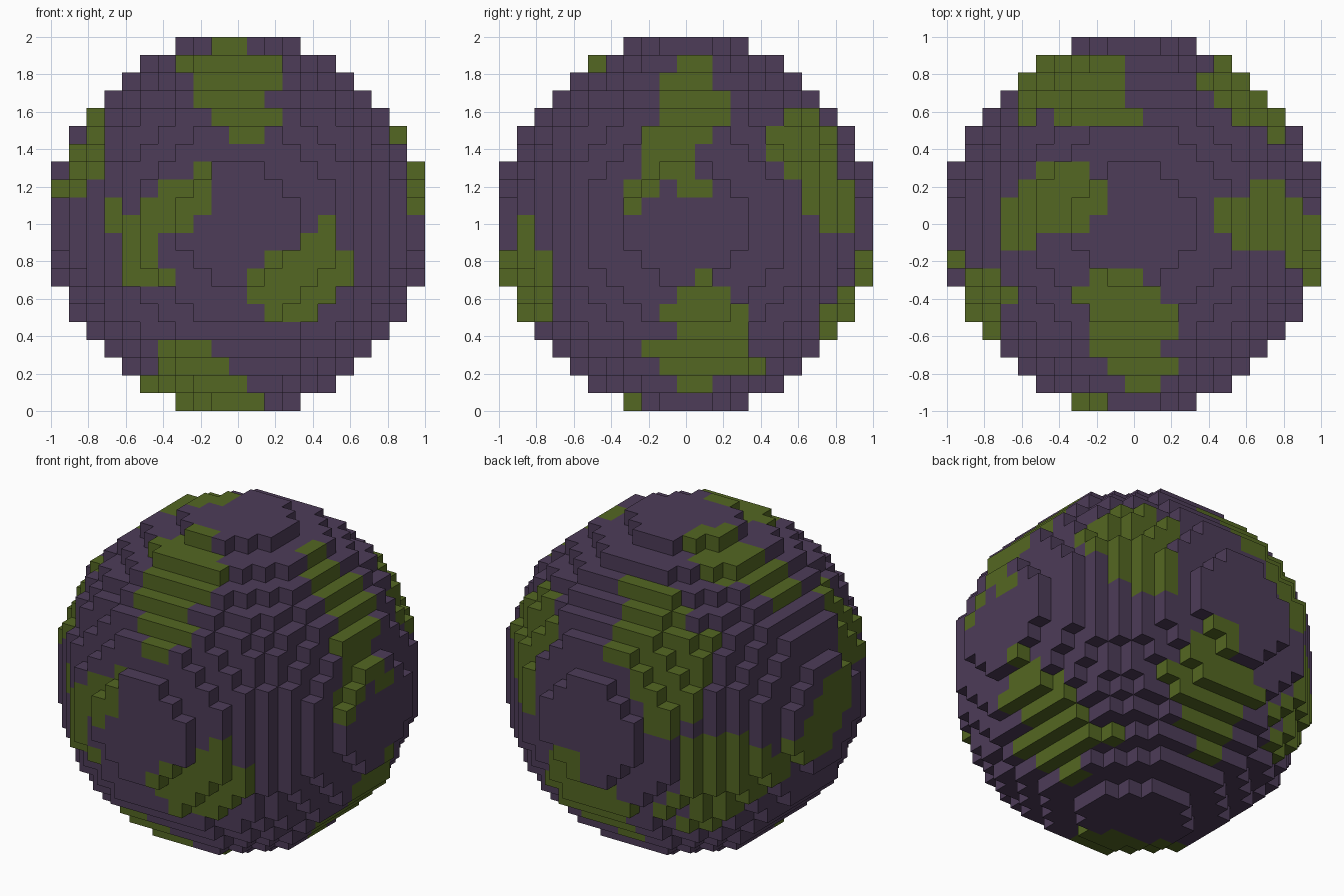
import bpy
import bmesh
from mathutils import Vector

cube = bpy.data.objects.get("Cube")
if cube:
    bpy.data.objects.remove(cube, do_unlink=True)

COUNT = 21                      # blocks across the ball
HALF = COUNT // 2
SIZE = 2 / COUNT
LIMIT = (COUNT / 2) ** 2


def make_material(name, color):
    mat = bpy.data.materials.new(name)
    mat.use_nodes = True
    mat.diffuse_color = color
    mat.node_tree.nodes["Principled BSDF"].inputs["Base Color"].default_value = color
    return mat


def inside(cell):
    return sum(c * c for c in cell) <= LIMIT


# Each side: column axis, row axis, depth axis, and depth direction
SIDES = {
    "front": (0, 2, 1, -1), "back": (0, 2, 1, 1),
    "right": (1, 2, 0, 1), "left": (1, 2, 0, -1),
    "top": (0, 1, 2, 1), "bottom": (0, 1, 2, -1),
}
moss_cells = set()


def patch(side, first_row, spans):
    """Mark the outermost blocks of a side, one span of columns per row, downwards."""
    col_axis, row_axis, depth_axis, direction = SIDES[side]
    for step, (low, high) in enumerate(spans):
        for col in range(low, high + 1):
            for depth in range(HALF, -1, -1):
                cell = [0, 0, 0]
                cell[col_axis] = col
                cell[row_axis] = first_row - step
                cell[depth_axis] = depth * direction
                if inside(cell):
                    moss_cells.add(tuple(cell))
                    break


# Front patches: crown, left arc, right blob, underside edge
patch("front", 10, [(-1, 0), (-3, 2), (-2, 2), (-2, 1), (-1, 2), (0, 1)])
patch("front", 3, [(-2, -2), (-4, -2), (-5, -2), (-7, -3), (-6, -5), (-6, -5), (-6, -4)])
patch("front", 1, [(-7, -7)])
patch("front", 0, [(5, 5), (4, 5), (2, 6), (1, 6), (1, 5), (2, 4)])
patch("front", -7, [(-4, -2), (-4, -1), (-5, 0), (-3, 1)])

# Right patches: long upper band, rear arc, lower blob
patch("right", 9, [(0, 1), (-1, 1), (-1, 2), (-1, 2), (-2, 1), (-2, 0), (-2, 0),
                   (-3, -2), (-3, -3)])
patch("right", 2, [(0, 1)])
patch("right", 6, [(6, 7), (5, 8), (5, 8), (6, 8), (7, 9), (7, 8), (8, 8)])
patch("right", -3, [(1, 1), (0, 2), (-1, 3), (0, 3), (-2, 3), (-1, 4), (0, 1)])

# Top patches: rear, rear corner, left blob, front crown
patch("top", 9, [(-5, -2), (-6, -1), (-6, -1), (-4, 0)])
patch("top", 9, [(5, 5), (4, 5), (5, 7), (6, 8), (8, 8)])
patch("top", 3, [(-5, -3), (-6, -2), (-7, -2), (-7, -3), (-7, -6)])
patch("top", -3, [(-2, 0), (-3, 1), (-2, 2), (-2, 2)])

# Back patches: upper band, corner, lower blob
patch("back", 7, [(-4, -1), (-6, -1), (-6, -1), (-6, -3), (-6, -3), (-6, -4), (-5, -4)])
patch("back", 5, [(4, 5), (4, 5), (5, 6), (5, 6), (5, 6), (5, 6)])
patch("back", -2, [(1, 2), (1, 3), (-1, 3), (-2, 4), (-1, 3), (-1, 2), (-1, 0)])

# Left patches: upper front, middle, rear corner
patch("left", 6, [(-4, -3), (-4, -3), (-5, -3), (-6, -3), (-5, -2)])
patch("left", 2, [(-2, 0), (-2, 1), (-2, 2), (-1, 3), (0, 4), (3, 5)])
patch("left", 0, [(6, 8), (5, 8), (5, 8), (5, 8), (4, 8), (5, 8), (6, 7)])

# Underside patch
patch("bottom", -1, [(-3, -3), (-3, 0), (-3, 1), (-4, 0)])

# Stepped ball: one square for every exposed block side
bm = bmesh.new()
reach = range(-HALF, HALF + 1)
for cell in ((x, y, z) for x in reach for y in reach for z in reach):
    if not inside(cell):
        continue
    center = Vector(cell)
    for axis in range(3):
        for sign in (-1, 1):
            normal = Vector((0, 0, 0))
            normal[axis] = sign
            if inside(center + normal):
                continue
            u = Vector((0, 0, 0))
            u[(axis + 1) % 3] = 0.5
            v = normal.cross(u)
            middle = center + normal / 2
            corners = (middle - u - v, middle + u - v, middle + u + v, middle - u + v)
            face = bm.faces.new([bm.verts.new(c * SIZE + Vector((0, 0, 1))) for c in corners])
            face.material_index = int(cell in moss_cells)
bmesh.ops.remove_doubles(bm, verts=bm.verts, dist=SIZE / 100)

mesh = bpy.data.meshes.new("block_ball")
bm.to_mesh(mesh)
bm.free()
mesh.materials.append(make_material("dusky purple", (0.074, 0.045, 0.098, 1)))
mesh.materials.append(make_material("moss green", (0.088, 0.135, 0.016, 1)))
ball = bpy.data.objects.new("block_ball", mesh)
bpy.context.collection.objects.link(ball)
